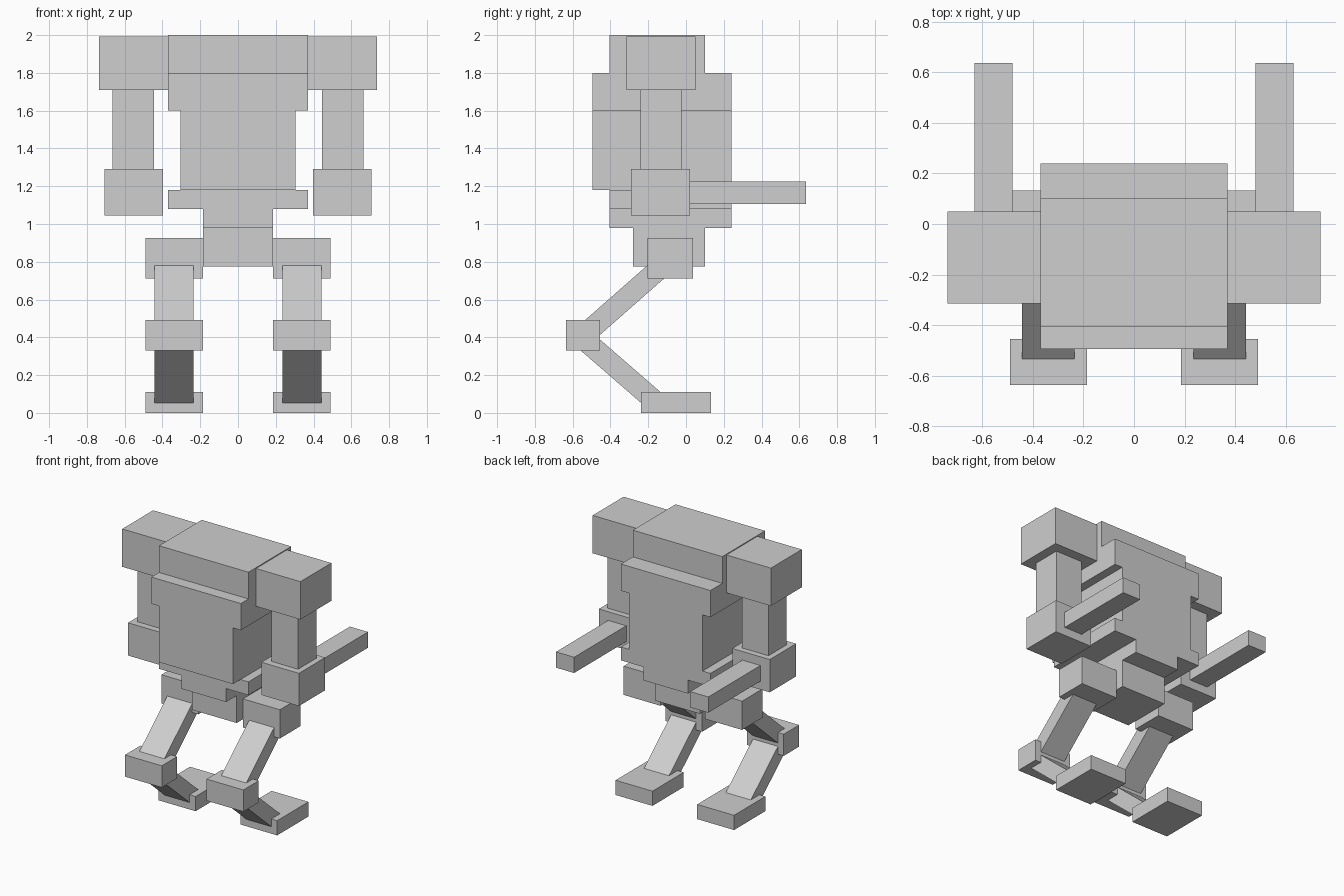
import bpy
import math
from mathutils import Vector

if "Cube" in bpy.data.objects:
    bpy.data.objects.remove(bpy.data.objects["Cube"])

grey = bpy.data.materials.new("light_grey")
grey.diffuse_color = (0.62, 0.62, 0.62, 1)
grey.use_nodes = True
grey.node_tree.nodes["Principled BSDF"].inputs["Base Color"].default_value = grey.diffuse_color


def box(name, x, y, z):
    """Axis-aligned box from (min, max) ranges."""
    ranges = (x, y, z)
    bpy.ops.mesh.primitive_cube_add(size=1, location=[(a + b) / 2 for a, b in ranges])
    ob = bpy.context.object
    ob.name = name
    ob.scale = [b - a for a, b in ranges]
    bpy.ops.object.transform_apply(location=False, rotation=False, scale=True)
    ob.data.materials.append(grey)
    return ob


def strut(name, x, start, end, thick):
    """Slanted bar between two (y, z) points."""
    d = Vector(end) - Vector(start)
    ob = box(name, x, (-d.length / 2, d.length / 2), (-thick / 2, thick / 2))
    mid = (Vector(start) + Vector(end)) / 2
    ob.location = ((x[0] + x[1]) / 2, mid.x, mid.y)
    ob.rotation_euler.x = math.atan2(d.y, d.x)
    return ob


# Body, stacked from the top down
box("head", (-0.37, 0.37), (-0.405, 0.10), (1.80, 2.00))
box("chest", (-0.37, 0.37), (-0.495, 0.24), (1.60, 1.80))
box("torso", (-0.305, 0.305), (-0.495, 0.24), (1.18, 1.60))
box("waist", (-0.37, 0.37), (-0.405, 0.24), (1.08, 1.18))
box("belly", (-0.185, 0.185), (-0.405, 0.24), (0.98, 1.08))
box("pelvis", (-0.185, 0.185), (-0.28, 0.10), (0.775, 0.98))

# Arms and legs, one set per side
for side, s in (("left", 1), ("right", -1)):
    def span(a, b):
        return tuple(sorted((s * a, s * b)))

    box(side + "_shoulder", span(0.37, 0.737), (-0.315, 0.05), (1.71, 1.993))
    box(side + "_upper_arm", span(0.445, 0.665), (-0.24, -0.025), (1.29, 1.71))
    box(side + "_elbow", span(0.397, 0.707), (-0.29, 0.02), (1.045, 1.29))
    box(side + "_forearm", span(0.48, 0.63), (0.02, 0.636), (1.107, 1.225))

    box(side + "_hip", span(0.185, 0.49), (-0.205, 0.037), (0.712, 0.927))
    strut(side + "_thigh", span(0.235, 0.442), (-0.545, 0.408), (-0.09, 0.808), 0.111)
    box(side + "_knee", span(0.185, 0.49), (-0.636, -0.455), (0.33, 0.492))
    strut(side + "_shin", span(0.235, 0.442), (-0.55, 0.397), (-0.15, 0.05), 0.111)
    box(side + "_foot", span(0.185, 0.49), (-0.237, 0.132), (0.0, 0.11))
